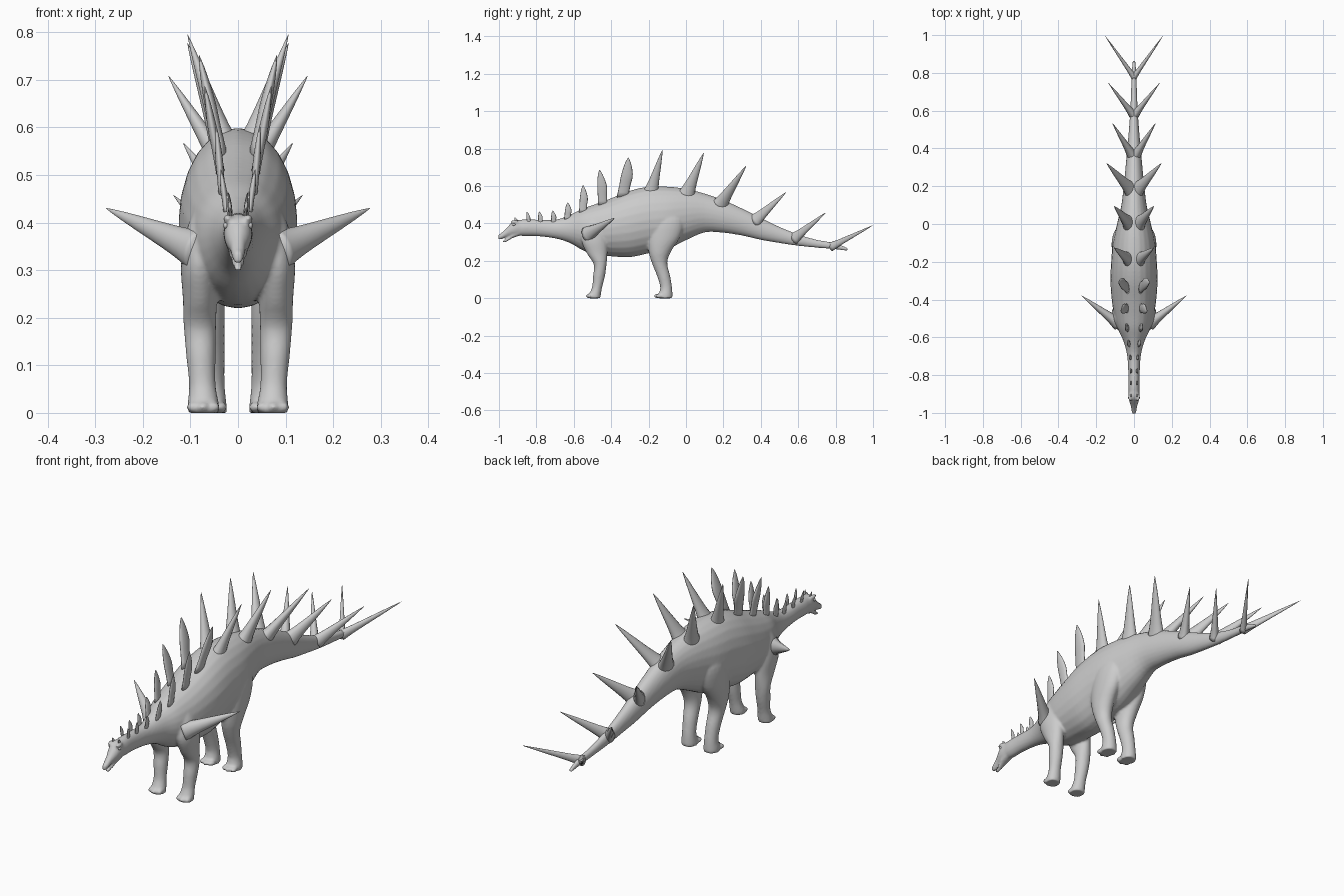
import bpy, bmesh, math
from mathutils import Vector as V


def spline(rows, n):
    """Catmull-Rom resampling of rows of numbers."""
    out = []
    for i in range(len(rows) - 1):
        a, b, c, d = (rows[max(0, min(len(rows) - 1, i + k))] for k in (-1, 0, 1, 2))
        for s in range(n):
            t = s / n
            out.append([0.5 * (2 * q + (r - p) * t + (2 * p - 5 * q + 4 * r - w) * t * t
                               + (3 * q - p - 3 * r + w) * t ** 3)
                        for p, q, r, w in zip(a, b, c, d)])
    return out + [list(rows[-1])]


def loft(bm, rings, seg=24):
    """Closed tube through elliptical rings given as (centre, u axis, v axis)."""
    loops = []
    for c, u, v in rings:
        angles = [2 * math.pi * k / seg for k in range(seg)]
        loops.append([bm.verts.new(c + u * math.cos(a) + v * math.sin(a)) for a in angles])
    for p, q in zip(loops, loops[1:]):
        for k in range(seg):
            j = (k + 1) % seg
            bm.faces.new((p[k], p[j], q[j], q[k]))
    bm.faces.new(loops[0][::-1])
    bm.faces.new(loops[-1])


def trunk(bm, rows, n=4):
    """Horizontal loft; rows are (y, top z, bottom z, half width)."""
    loft(bm, [(V((0, y, (t + b) / 2)), V((w, 0, 0)), V((0, 0, (t - b) / 2)))
              for y, t, b, w in spline(rows, n)])


def leg(bm, rows):
    """Vertical loft on both sides; rows are (z, x, front y, back y, half width)."""
    for s in (-1, 1):
        loft(bm, [(V((s * x, (f + b) / 2, z)), V((w, 0, 0)), V((0, (b - f) / 2, 0)))
                  for z, x, f, b, w in spline(rows, 4)])


def ball(bm, c, r):
    new = bmesh.ops.create_uvsphere(bm, u_segments=16, v_segments=10, radius=1)["verts"]
    for v in new:
        v.co = V(c) + V((v.co.x * r[0], v.co.y * r[1], v.co.z * r[2]))


def finish(name, bm, mirror=False):
    bmesh.ops.recalc_face_normals(bm, faces=bm.faces)
    me = bpy.data.meshes.new(name)
    bm.to_mesh(me)
    bm.free()
    for p in me.polygons:
        p.use_smooth = True
    ob = bpy.data.objects.new(name, me)
    bpy.context.collection.objects.link(ob)
    if mirror:
        ob.modifiers.new("Mirror", 'MIRROR')
    return ob


# Torso, neck and tail
bm = bmesh.new()
trunk(bm, [(-.93, .40, .345, .022), (-.88, .42, .333, .03), (-.8, .42, .332, .03),
           (-.7, .42, .32, .036), (-.62, .447, .295, .056), (-.55, .48, .255, .088),
           (-.48, .505, .232, .106), (-.4, .535, .224, .118), (-.3, .575, .22, .125),
           (-.2, .597, .24, .121), (-.1, .597, .262, .112), (0, .585, .31, .09),
           (.1, .56, .352, .067), (.2, .525, .35, .055), (.3, .48, .335, .045),
           (.4, .43, .312, .036), (.5, .382, .295, .027), (.6, .342, .28, .02),
           (.7, .313, .27, .016), (.8, .295, .261, .013), (.865, .268, .252, .007)])

# Upper head, lower jaw, brows
trunk(bm, [(-1.004, .338, .312, .01), (-.985, .352, .317, .014), (-.96, .375, .328, .018),
           (-.935, .402, .333, .026), (-.91, .418, .334, .03), (-.87, .42, .34, .028)])
trunk(bm, [(-.978, .309, .297, .008), (-.96, .319, .302, .012), (-.93, .34, .32, .018),
           (-.89, .37, .334, .024)])
for s in (-1, 1):
    ball(bm, (s * .022, -.918, .408), (.009, .022, .01))

# Front legs
leg(bm, [(0, .073, -.525, -.458, .034), (.02, .073, -.52, -.455, .033),
         (.06, .075, -.502, -.448, .028), (.12, .078, -.497, -.433, .031),
         (.18, .08, -.493, -.425, .034), (.24, .08, -.53, -.42, .036),
         (.31, .08, -.56, -.42, .04), (.38, .07, -.55, -.43, .04), (.44, .055, -.52, -.45, .03)])
# Hind legs
leg(bm, [(0, .058, -.15, -.072, .035), (.02, .058, -.147, -.072, .034),
         (.06, .058, -.138, -.075, .03), (.12, .06, -.155, -.085, .032),
         (.19, .064, -.183, -.1, .036), (.25, .069, -.2, -.08, .042),
         (.33, .072, -.205, -.03, .046), (.42, .068, -.19, -.01, .046),
         (.5, .05, -.16, -.04, .03)])
# Toes
for s in (-1, 1):
    for k, back in ((-1, .008), (0, 0), (1, .008)):
        ball(bm, (s * .073 + k * .022, -.518 + back, .012), (.013, .018, .012))
        ball(bm, (s * .058 + k * .022, -.152 + back, .012), (.013, .02, .012))

body = finish("body", bm)
rm = body.modifiers.new("Blend", 'REMESH')
rm.mode, rm.voxel_size, rm.use_smooth_shade = 'VOXEL', .006, True
sm = body.modifiers.new("Soften", 'SMOOTH')
sm.factor, sm.iterations = .5, 5

# Eyes
bm = bmesh.new()
ball(bm, (.025, -.92, .394), (.006, .008, .007))
finish("eyes", bm, True)


def spike(bm, base, tip, r, flat):
    """Tapered spike with a flared root; r is the half width along the body."""
    a, b = V(base), V(tip)
    d = b - a
    v = d.cross(V((0, 1, 0)) if abs(d.normalized().y) < .5 else V((0, 0, 1))).normalized()
    u = d.normalized().cross(v)
    if abs(d.normalized().y) >= .5:
        u, v = v, u
        if abs(u.x) > abs(v.x):
            u, v = v, u
    prof = [(-.05, 1.3), (.1, 1.0), (.3, .76), (.55, .52), (.8, .27), (.95, .09), (1, .015)]
    loft(bm, [(a + d * t, u * r * k, v * r * k * flat) for t, k in spline(prof, 2)], 14)


# Paired back and tail spikes
bm = bmesh.new()
for base, tip, r in [((.032, -.185, .575), (.106, -.125, .795), .033),
                     ((.03, .005, .56), (.106, .095, .777), .037),
                     ((.022, .185, .505), (.146, .322, .708), .036),
                     ((.016, .375, .42), (.115, .535, .567), .031),
                     ((.01, .585, .325), (.136, .747, .458), .026),
                     ((.005, .785, .28), (.156, 1.0, .39), .019)]:
    spike(bm, base, tip, r, .7)
finish("back_and_tail_spikes", bm, True)

# Shoulder spikes
bm = bmesh.new()
spike(bm, (.092, -.52, .345), (.277, -.38, .43), .036, .8)
finish("shoulder_spikes", bm, True)

# Neck and back plates: leaf shapes leaning outwards
bm = bmesh.new()
for y, z, x, ty, tz, tx, w in [(-.34, .54, .033, -.308, .752, .082, .034),
                               (-.445, .495, .035, -.462, .687, .07, .028),
                               (-.552, .455, .033, -.55, .605, .046, .023),
                               (-.635, .42, .024, -.632, .512, .036, .019),
                               (-.708, .40, .016, -.712, .468, .024, .015),
                               (-.778, .40, .014, -.784, .464, .02, .013),
                               (-.84, .40, .014, -.85, .463, .02, .011),
                               (-.905, .40, .014, -.915, .432, .017, .009)]:
    a, d = V((x, y, z)), V((tx - x, ty - y, tz - z))
    side = V((d.z, 0, -d.x)).normalized()
    prof = [(0, .9, 0), (.3, .88, -.1), (.5, .95, -.2), (.7, .75, -.15),
            (.88, .42, -.05), (1, .04, 0)]
    loft(bm, [(a + d * t - V((0, w * bend, 0)), V((0, w * k, 0)), side * w * k * .38)
              for t, k, bend in spline(prof, 2)], 14)
finish("neck_and_back_plates", bm, True)
